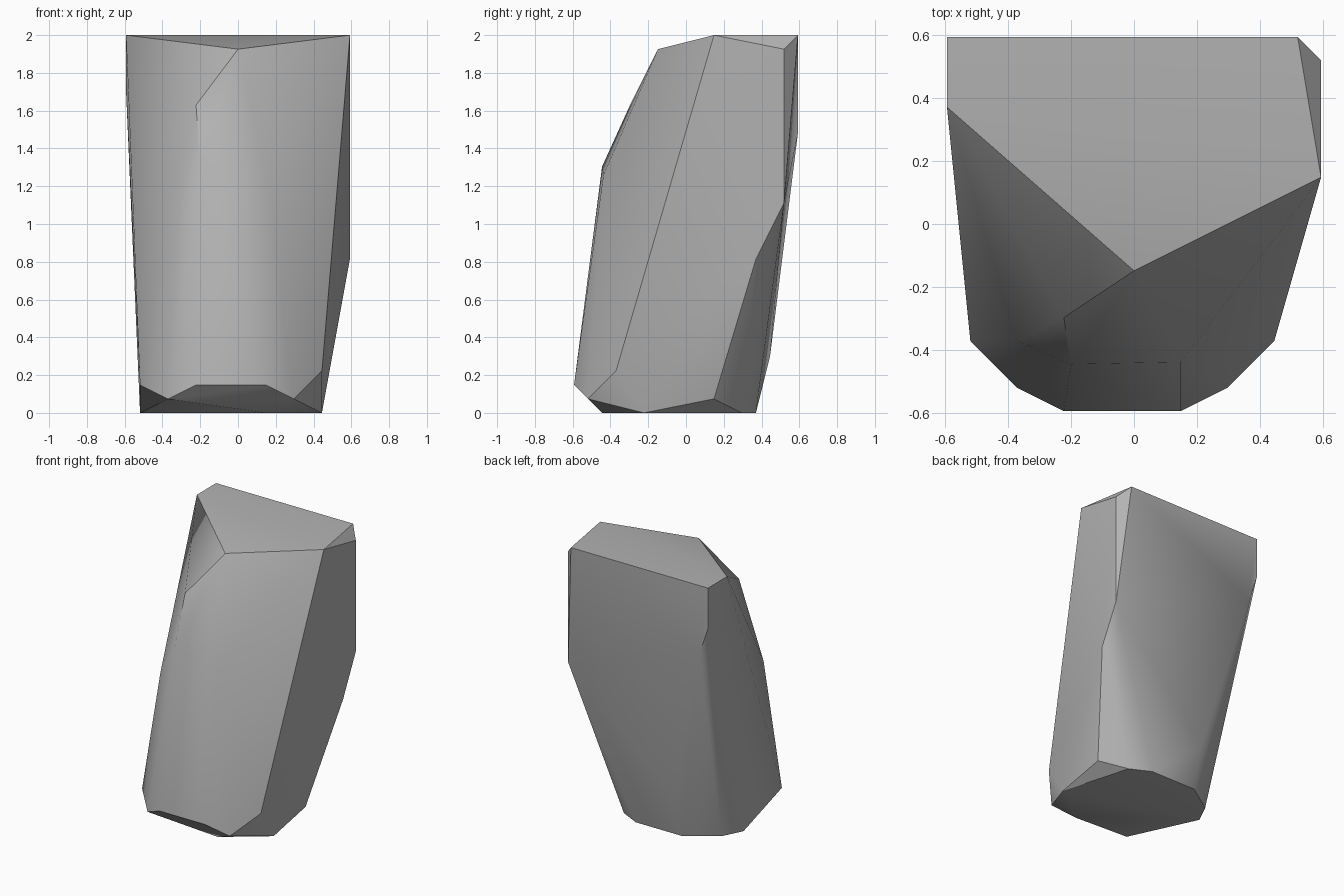
import bpy
import bmesh
import math
from mathutils import Vector

default_cube = bpy.data.objects.get("Cube")
if default_cube:
    bpy.data.objects.remove(default_cube, do_unlink=True)

# Corners are set on a coarse sculpting grid, 27 steps tall
STEP = 2 / 27

corners = {
    "slanted_top": [(-8, 8, 27), (-8, 5, 27), (0, -2, 26), (8, 2, 27), (7, 8, 27), (8, 7, 26)],
    "back_bulge": [(-8, 8, 23), (-7, 8, 20), (8, 7, 15), (8, 5, 11), (-3, 6, 4)],
    "front_ridge": [(-3, -4, 22), (-2.7, -6, 17.6), (2, -5.9, 17), (-5, -5, 14)],
    "bevelled_foot": [(-7, -5, 2), (-5, -7, 1), (-3, -8, 2), (2, -8, 2), (4, -7, 1),
                      (6, -5, 3), (6, 2, 1)],
    "underside": [(6, -3, 0), (2, -6, 0), (4, 4, 0), (2, 5, 0), (-3, 5, 0), (-6, 3, 0), (-7, 1, 0)],
}


def make_material(name, colour):
    material = bpy.data.materials.new(name)
    material.use_nodes = True
    material.diffuse_color = colour
    for node in material.node_tree.nodes:
        if node.type == "BSDF_PRINCIPLED":
            node.inputs["Base Color"].default_value = colour
    return material


def build_rock(name, groups, material):
    """Wrap a chiselled skin around the groups of corners."""
    bm = bmesh.new()
    for group in groups.values():
        for corner in group:
            bm.verts.new(Vector(corner) * STEP)
    bmesh.ops.convex_hull(bm, input=bm.verts[:])
    loose = [v for v in bm.verts if not v.link_faces]
    bmesh.ops.delete(bm, geom=loose, context="VERTS")
    # Merge facets that lie in one plane
    bmesh.ops.dissolve_limit(bm, angle_limit=math.radians(0.5),
                             verts=bm.verts[:], edges=bm.edges[:])
    bmesh.ops.recalc_face_normals(bm, faces=bm.faces[:])
    mesh = bpy.data.meshes.new(name)
    bm.to_mesh(mesh)
    bm.free()
    mesh.materials.append(material)
    rock = bpy.data.objects.new(name, mesh)
    bpy.context.collection.objects.link(rock)
    return rock


# Standing stone, soft across shallow creases and crisp on the main edges
stone_grey = make_material("stone_grey", (0.45, 0.45, 0.45, 1))
rock = build_rock("standing_rock", corners, stone_grey)
bpy.ops.object.select_all(action="DESELECT")
rock.select_set(True)
bpy.context.view_layer.objects.active = rock
bpy.ops.object.shade_smooth_by_angle(angle=math.radians(30))
